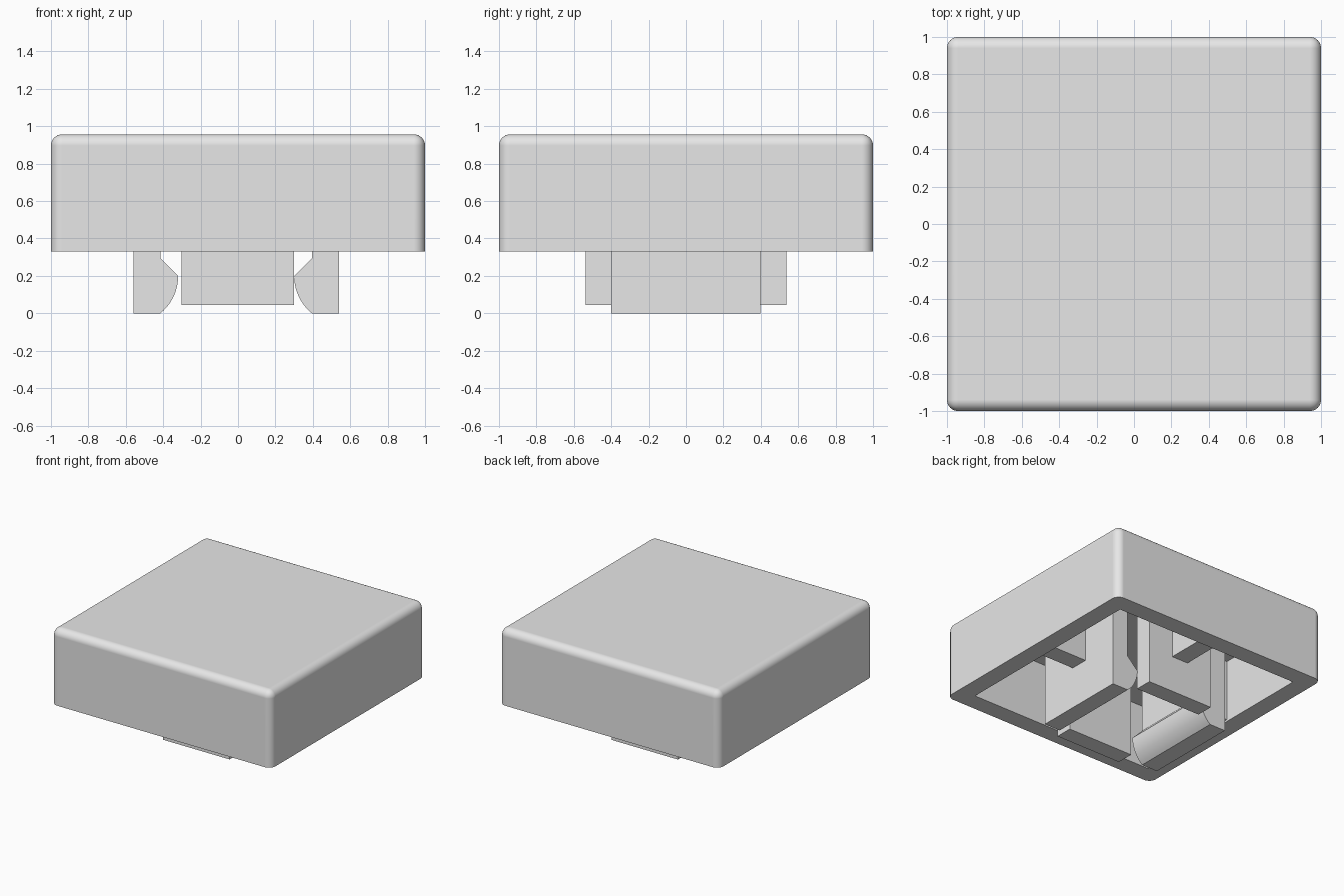
import bpy, bmesh, math

cube = bpy.data.objects.get("Cube")
if cube:
    bpy.data.objects.remove(cube, do_unlink=True)

BASE, TOP, CEILING = 0.33, 0.957, 0.85   # cap rim, cap top, cavity ceiling
INNER = 0.85                             # half width of the cavity
EMBED = 0.01                             # overlap where parts meet the cap

grey = bpy.data.materials.new("light_grey")
grey.use_nodes = True
grey.diffuse_color = (0.8, 0.8, 0.8, 1)
grey.node_tree.nodes["Principled BSDF"].inputs["Base Color"].default_value = (0.8, 0.8, 0.8, 1)


def finish(name, bm):
    bmesh.ops.recalc_face_normals(bm, faces=bm.faces)
    mesh = bpy.data.meshes.new(name)
    bm.to_mesh(mesh)
    bm.free()
    mesh.materials.append(grey)
    obj = bpy.data.objects.new(name, mesh)
    bpy.context.collection.objects.link(obj)
    return obj


def box_mesh(lo, hi):
    bm = bmesh.new()
    bmesh.ops.create_cube(bm, size=1)
    for v in bm.verts:
        v.co = [(a + b) / 2 + c * (b - a) for a, b, c in zip(lo, hi, v.co)]
    return bm


def box(name, lo, hi):
    return finish(name, box_mesh(lo, hi))


def prism(name, profile, y0, y1):
    # Extrude an xz profile along y
    bm = bmesh.new()
    face = bm.faces.new([bm.verts.new((x, y0, z)) for x, z in profile])
    out = bmesh.ops.extrude_face_region(bm, geom=[face])
    verts = [g for g in out["geom"] if isinstance(g, bmesh.types.BMVert)]
    bmesh.ops.translate(bm, verts=verts, vec=(0, y1 - y0, 0))
    return finish(name, bm)


def activate(obj):
    bpy.ops.object.select_all(action="DESELECT")
    obj.select_set(True)
    bpy.context.view_layer.objects.active = obj


# Cap: rounded box, sharp around its lower rim, hollowed from below
bm = box_mesh((-1, -1, BASE), (1, 1, TOP))
rounded = [e for e in bm.edges if any(v.co.z > BASE + 0.1 for v in e.verts)]
bmesh.ops.bevel(bm, geom=rounded, offset=0.06, segments=8, profile=0.5, affect="EDGES")
cap = finish("cap_shell", bm)
cutter = box("cavity_cutter", (-INNER, -INNER, 0), (INNER, INNER, CEILING))
cutter.hide_render = True
hollow = cap.modifiers.new("hollow", "BOOLEAN")
hollow.operation = "DIFFERENCE"
hollow.object = cutter
activate(cap)
bpy.ops.object.modifier_apply(modifier=hollow.name)
bpy.data.objects.remove(cutter, do_unlink=True)
bpy.ops.object.shade_smooth_by_angle(angle=math.radians(30))
weighted = cap.modifiers.new("flat_faces", "WEIGHTED_NORMAL")
weighted.keep_sharp = True

# Snap clips: flat outside, curved lead-in and sloped catch on the inside
TIP, ROOT, OUTER, TIP_Z = 0.31, 0.405, 0.55, 0.2
depth = ROOT - TIP
radius = (depth ** 2 + TIP_Z ** 2) / (2 * depth)
sweep = math.asin(TIP_Z / radius)
STEPS = 10
lead_in = []
for i in range(STEPS + 1):
    a = sweep * (1 - i / STEPS)
    lead_in.append((TIP + radius * (1 - math.cos(a)), TIP_Z - radius * math.sin(a)))
top = CEILING + EMBED
profile = [(OUTER, 0)] + lead_in + [(ROOT, TIP_Z + depth), (ROOT, top), (OUTER, top)]
SHIFT = -0.01
for side, s in (("left", 1), ("right", -1)):
    clip = prism(side + "_clip", [(s * x + SHIFT, z) for x, z in profile], -0.4, 0.397)
    activate(clip)
    bpy.ops.object.shade_smooth_by_angle(angle=math.radians(30))

# Guide blocks at front and back
for side, s in (("front", -1), ("back", 1)):
    y0, y1 = sorted((s * 0.395, s * 0.538))
    box(side + "_block", (-0.303, y0, 0.045), (0.3, y1, top))

# Ribs tying the clips and blocks to the cap walls
HALF, RIB_Z = 0.075, 0.345
for side, s in (("front", -1), ("back", 1)):
    y0, y1 = sorted((s * 0.53, s * (INNER + EMBED)))
    box(side + "_rib", (-HALF, y0, RIB_Z), (HALF, y1, top))
for side, s in (("left", 1), ("right", -1)):
    x0, x1 = sorted((s * 0.53, s * (INNER + EMBED)))
    box(side + "_rib", (x0, -HALF, RIB_Z), (x1, HALF, top))
